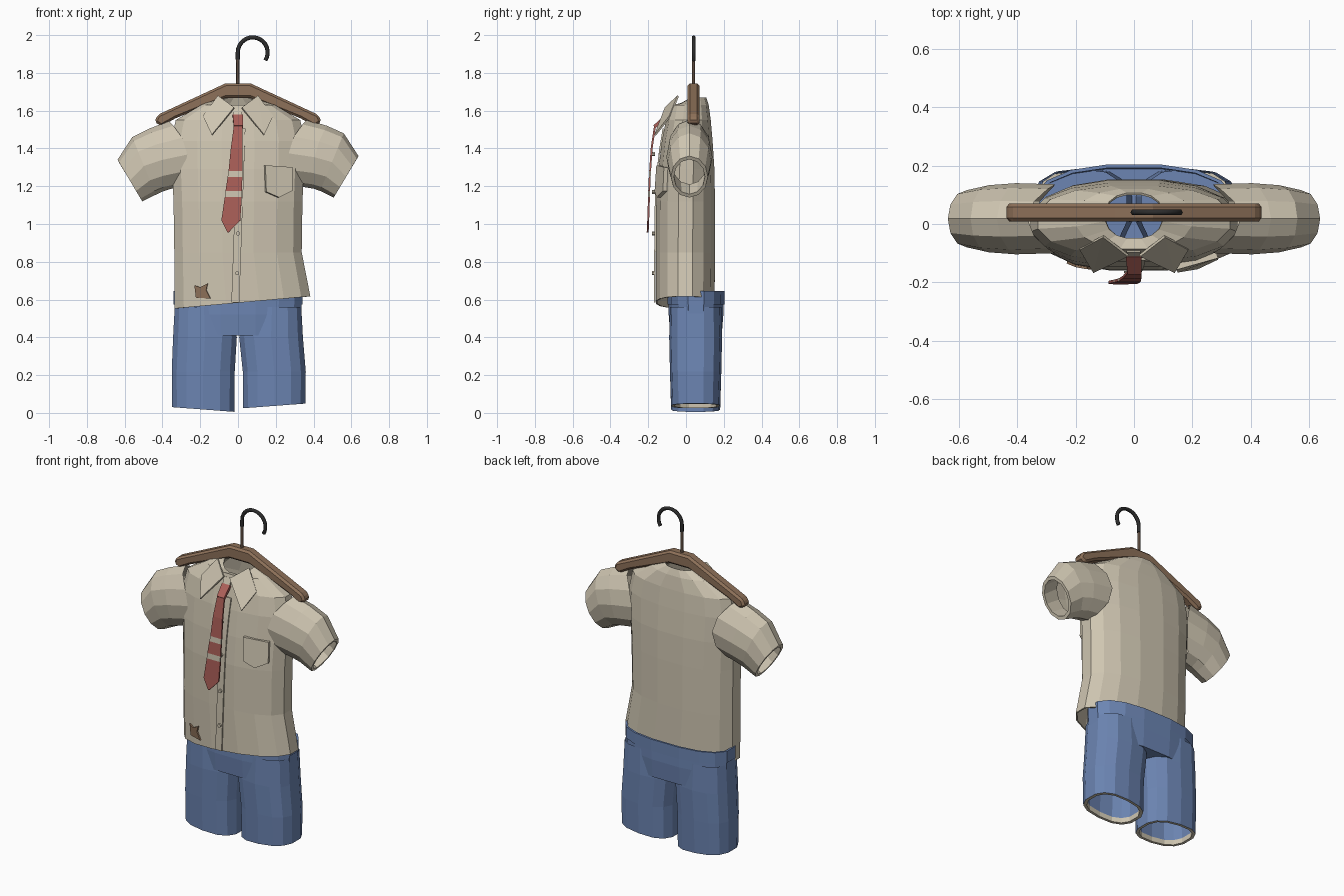
import bpy, bmesh, math
from mathutils import Vector
from mathutils.bvhtree import BVHTree

cube = bpy.data.objects.get("Cube")
if cube:
    bpy.data.objects.remove(cube)


def material(name, r, g, b):
    m = bpy.data.materials.new(name)
    m.use_nodes = True
    m.diffuse_color = (r, g, b, 1)
    m.node_tree.nodes["Principled BSDF"].inputs["Base Color"].default_value = (r, g, b, 1)
    return m


CREAM = material("cream cloth", 0.62, 0.56, 0.44)
BLUE = material("blue denim", 0.15, 0.235, 0.45)
RED = material("red tie cloth", 0.41, 0.115, 0.098)
WOOD = material("brown wood", 0.27, 0.165, 0.1)
STEM = material("dark bronze", 0.1, 0.065, 0.045)
BLACK = material("black metal", 0.025, 0.025, 0.025)


def build(name, verts, faces, mats, indices=None, thickness=0, offset=-1):
    """Mesh object from points and faces, with optional cloth thickness."""
    me = bpy.data.meshes.new(name)
    me.from_pydata([tuple(v) for v in verts], [], faces)
    for m in mats:
        me.materials.append(m)
    if indices:
        for poly, i in zip(me.polygons, indices):
            poly.material_index = i
    bm = bmesh.new()
    bm.from_mesh(me)
    bmesh.ops.recalc_face_normals(bm, faces=bm.faces)
    bm.to_mesh(me)
    bm.free()
    ob = bpy.data.objects.new(name, me)
    bpy.context.collection.objects.link(ob)
    if thickness:
        mod = ob.modifiers.new("thickness", 'SOLIDIFY')
        mod.thickness, mod.offset = thickness, offset
    return ob


def ring(cx, cy, z, rx, ry, sides=16, power=2.3, tilt=0, dip=0):
    """Rounded-box outline; tilt slopes it along x, dip lowers its front."""
    pts = []
    for i in range(sides):
        a = math.tau * (i + 0.5) / sides
        c, s = math.cos(a), math.sin(a)
        x = cx + rx * math.copysign(abs(c) ** (2 / power), c)
        y = cy + ry * math.copysign(abs(s) ** (2 / power), s)
        pts.append(Vector((x, y, z + tilt * (x - cx) + dip * min(0, s))))
    return pts


def loft(name, rings, mats, bands=None, cap_end=False, **kw):
    n = len(rings[0])
    verts = [p for r in rings for p in r]
    faces, idx = [], []
    for k in range(len(rings) - 1):
        for i in range(n):
            j = (i + 1) % n
            faces.append((k * n + i, k * n + j, k * n + n + j, k * n + n + i))
            idx.append(bands[k] if bands else 0)
    if cap_end:
        faces.append(tuple(range(len(verts) - n, len(verts))))
        idx.append(bands[-1] if bands else 0)
    return build(name, verts, faces, mats, idx, **kw)


def strip(name, rows, mats, bands=None, **kw):
    """Ribbon from rows of (left x, right x, y, z)."""
    verts = [v for l, r, y, z in rows for v in ((l, y, z), (r, y, z))]
    faces = [(2 * k, 2 * k + 1, 2 * k + 3, 2 * k + 2) for k in range(len(rows) - 1)]
    return build(name, verts, faces, mats, bands, **kw)


# Shirt body: half width, front y, back y, height, centre x
shirt_rows = [(0.10, -0.05, 0.108, 1.67, 0), (0.20, -0.088, 0.122, 1.63, 0),
              (0.335, -0.108, 0.133, 1.55, 0), (0.36, -0.13, 0.143, 1.44, 0),
              (0.355, -0.148, 0.153, 1.29, 0), (0.347, -0.16, 0.156, 1.12, 0),
              (0.343, -0.162, 0.156, 0.85, 0), (0.365, -0.162, 0.154, 0.585, 0.024)]
shirt_rings = [ring(cx, (f + b) / 2, z, w, (b - f) / 2,
                    tilt=0.09 if z < 0.6 else 0, dip=0.05 if z > 1.65 else 0)
               for w, f, b, z, cx in shirt_rows]
shirt = loft("shirt_body", shirt_rings, [CREAM], thickness=0.008)
tree = BVHTree.FromPolygons([v.co for v in shirt.data.vertices],
                            [tuple(p.vertices) for p in shirt.data.polygons])


def on_shirt(x, z, gap):
    hit = tree.ray_cast(Vector((x, -1, z)), Vector((0, 1, 0)))[0]
    return (x, (hit.y if hit else -0.15) - gap, z)


def patch(name, outline, mat, gap, thickness):
    pts = [on_shirt(x, z, gap) for x, z in outline]
    return build(name, pts, [tuple(range(len(pts)))], [mat], thickness=thickness, offset=0)


patch("chest_pocket", [(0.142, 1.31), (0.285, 1.30), (0.285, 1.175), (0.215, 1.14), (0.147, 1.17)],
      CREAM, 0.012, 0.022)
patch("mended_tear", [(-0.23, 0.675), (-0.20, 0.665), (-0.16, 0.685), (-0.168, 0.65),
                      (-0.145, 0.605), (-0.222, 0.61)], WOOD, 0.006, 0.008)

# Button placket follows the shirt front
placket = []
for k in range(9):
    z = 0.585 + k * 0.115
    x = -0.035 + k * 0.004
    placket.append((x, x + 0.042, on_shirt(x + 0.02, z, 0.005)[1], z))
strip("button_placket", placket, [CREAM], thickness=0.008, offset=0)

# Buttons
for k, z in enumerate((0.74, 0.95, 1.17, 1.37)):
    disc = [ring(-0.004 + k * 0.004, 0, 0, r, r, 8, 2) for r in (0.011, 0.011)]
    pts = [[Vector((p.x, y, z + p.y)) for p in d] for d, y in zip(disc, (-0.165, -0.179))]
    loft("button_%d" % (k + 1), pts, [CREAM], cap_end=True)

# Sleeves: open tubes with a turned-in cuff
for side, label, dz in ((-1, "right", 0), (1, "left", 0.02)):
    rings = []
    # top point, bottom point, y radius, bulge toward the body
    for tx, tz, bx, bz, ry, bulge in ((0.365, 1.545, 0.342, 1.19, 0.118, 0.085),
                                      (0.47, 1.505, 0.40, 1.172, 0.122, 0.03),
                                      (0.56, 1.46, 0.435, 1.155, 0.115, 0),
                                      (0.638, 1.34, 0.507, 1.12, 0.098, 0),
                                      (0.628, 1.322, 0.517, 1.138, 0.082, 0),
                                      (0.53, 1.40, 0.43, 1.19, 0.09, 0)):
        pts = []
        for i in range(12):
            a = math.tau * i / 12
            t = (1 + math.cos(a)) / 2
            s = math.sin(a)
            pts.append(Vector((side * (bx + (tx - bx) * t - bulge * s * s),
                               0.018 + ry * s, bz + (tz - bz) * t + dz * (1 - bulge * 8))))
        rings.append(pts)
    loft(label + "_sleeve", rings, [CREAM])

# Collar flaps, each folded along a ridge
for side, label in ((-1, "right"), (1, "left")):
    pts = [(side * 0.185, -0.085, 1.57), (side * 0.105, -0.042, 1.678),
           (side * 0.02, -0.108, 1.615), (side * 0.138, -0.164, 1.47)]
    build(label + "_collar", pts, [(0, 1, 3), (1, 2, 3)], [CREAM], thickness=0.01, offset=0)
strip("collar_stand", [(-0.026, 0.022, -0.09, 1.61), (-0.026, 0.022, -0.108, 1.565)],
      [CREAM], thickness=0.012, offset=0)

# Tie with two pale stripes
strip("tie_knot", [(-0.028, 0.026, -0.108, 1.572), (-0.022, 0.026, -0.166, 1.515)],
      [RED], thickness=0.018, offset=0)
strip("tie", [(-0.022, 0.025, -0.164, 1.52), (-0.038, 0.025, -0.182, 1.40),
              (-0.05, 0.024, -0.19, 1.28), (-0.055, 0.023, -0.192, 1.248),
              (-0.066, 0.021, -0.195, 1.175), (-0.07, 0.02, -0.196, 1.142),
              (-0.088, 0.012, -0.2, 1.02), (-0.056, -0.05, -0.203, 0.955)],
      [RED, CREAM], [0, 0, 1, 0, 1, 0, 0], thickness=0.01, offset=0)

# Trousers: waistband, seat and two hollow legs with pale turned hems
loft("waistband", [ring(0, 0.053, z, w, d, 16, 2.5) for z, w, d in
                   ((0.575, 0.347, 0.152), (0.645, 0.347, 0.153),
                    (0.645, 0.335, 0.141), (0.575, 0.335, 0.141))], [BLUE])
loft("trouser_seat", [ring(0, 0.053, z, w, d, 16, 2.5) for z, w, d in
                      ((0.60, 0.343, 0.147), (0.52, 0.342, 0.147), (0.41, 0.338, 0.138))],
     [BLUE], cap_end=True)
for side, label, x0, lift in ((-1, "right", -0.184, 0.018), (1, "left", 0.192, 0.037)):
    rows = ((0.56, 0.158, 0.136, 0.18), (0.40, 0.172, 0.14, 0.175),
            (0.22, 0.17, 0.136, 0.185), (lift, 0.169, 0.13, 0.187),
            (lift, 0.151, 0.114, 0.187), (lift + 0.03, 0.151, 0.114, 0.187),
            (0.36, 0.152, 0.12, 0.178))
    rings = [ring(side * cx if z > 0.3 else x0, 0.051, z, w, d, 14, 2.6,
                  tilt=side * 0.075 if z < 0.1 else 0) for z, w, d, cx in rows]
    loft(label + "_trouser_leg", rings, [BLUE, CREAM], [0, 0, 0, 1, 1, 0], cap_end=True)

# Wooden hanger bar: half outline mirrored, then extruded
half = [(0.065, 1.745), (0.425, 1.578), (0.442, 1.54), (0.405, 1.518), (0.33, 1.56), (0.065, 1.668)]
outline = half + [(-x, z) for x, z in reversed(half)]
bar = loft("hanger_bar", [[Vector((x, y, z)) for x, z in outline] for y in (0.008, 0.071)],
           [WOOD], cap_end=True)
bm = bmesh.new()
bm.from_mesh(bar.data)
bmesh.ops.holes_fill(bm, edges=[e for e in bm.edges if e.is_boundary])
bmesh.ops.recalc_face_normals(bm, faces=bm.faces)
bm.to_mesh(bar.data)
bm.free()
bevel = bar.modifiers.new("rounded edges", 'BEVEL')
bevel.width, bevel.segments, bevel.limit_method = 0.012, 1, 'ANGLE'


# Metal hook
def wire(name, pts, mat, radius):
    cu = bpy.data.curves.new(name, 'CURVE')
    cu.dimensions = '3D'
    cu.bevel_depth, cu.bevel_resolution, cu.use_fill_caps = radius, 1, True
    sp = cu.splines.new('POLY')
    sp.points.add(len(pts) - 1)
    for p, (x, z) in zip(sp.points, pts):
        p.co = (x, 0.04, z, 1)
    cu.materials.append(mat)
    bpy.context.collection.objects.link(bpy.data.objects.new(name, cu))


wire("hook_stem", [(-0.001, 1.72), (-0.001, 1.88)], STEM, 0.009)
arc = [math.radians(180 - 213 * k / 16) for k in range(17)]
wire("hook", [(-0.001, 1.87)] + [(0.078 + 0.079 * math.cos(a), 1.909 + 0.079 * math.sin(a))
                                 for a in arc], BLACK, 0.011)
